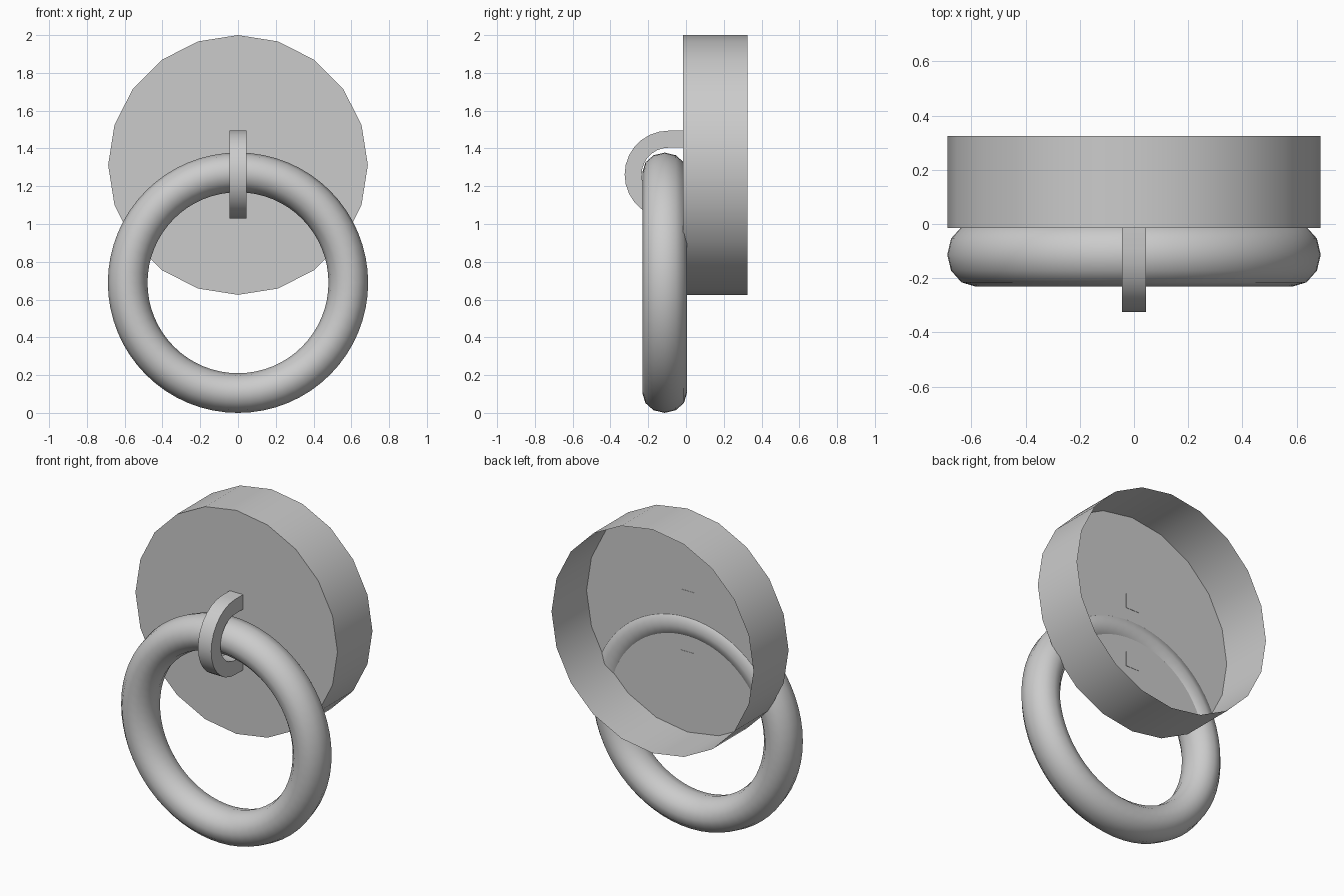
import bpy, bmesh
from math import sin, cos, pi, radians

if "Cube" in bpy.data.objects:
    bpy.data.objects.remove(bpy.data.objects["Cube"])


def make_object(name, bm, angle):
    bmesh.ops.recalc_face_normals(bm, faces=bm.faces)
    mesh = bpy.data.meshes.new(name)
    bm.to_mesh(mesh)
    bm.free()
    obj = bpy.data.objects.new(name, mesh)
    bpy.context.collection.objects.link(obj)
    bpy.ops.object.select_all(action='DESELECT')
    obj.select_set(True)
    bpy.context.view_layer.objects.active = obj
    bpy.ops.object.shade_smooth_by_angle(angle=radians(angle))
    return obj


def bridge(bm, a, b):
    n = len(a)
    for i in range(n):
        j = (i + 1) % n
        bm.faces.new((a[i], a[j], b[j], b[i]))


# wall cup: 20-sided thin shell, closed front, open back
bm = bmesh.new()
front, back = [[bm.verts.new((0.6875 * sin(2 * pi * i / 20), y,
                              1.3125 + 0.6875 * cos(2 * pi * i / 20)))
                for i in range(20)] for y in (-0.015, 0.325)]
bm.faces.new(front)
bridge(bm, front, back)
make_object("wall_cup", bm, 30)

# hanging ring: slightly oval tube swept around a circle
bm = bmesh.new()
SEG, SIDES = 64, 12
loops = []
for i in range(SEG):
    a = 2 * pi * i / SEG
    loop = []
    for k in range(SIDES):
        t = 2 * pi * k / SIDES
        r = 0.584 + 0.105 * cos(t)
        loop.append(bm.verts.new((r * sin(a), -0.113 + 0.118 * sin(t),
                                  0.689 + r * cos(a))))
    loops.append(loop)
for i in range(SEG):
    bridge(bm, loops[i], loops[(i + 1) % SEG])
make_object("hanging_ring", bm, 40)

# staple: rectangular bar bent into a U that holds the ring
bm = bmesh.new()
path = [(-0.013, 0.0, 1.0)]
path += [(-0.093, sin(pi * i / 14), cos(pi * i / 14)) for i in range(15)]
path += [(-0.013, 0.0, -1.0)]
rows = []
for y, s, c in path:
    rows.append([bm.verts.new((x, y - r * s, 1.262 + r * c))
                 for x, r in ((-0.045, 0.232), (0.045, 0.232),
                              (0.045, 0.142), (-0.045, 0.142))])
for a, b in zip(rows, rows[1:]):
    bridge(bm, a, b)
bm.faces.new(rows[0])
bm.faces.new(rows[-1])
make_object("ring_staple", bm, 30)
